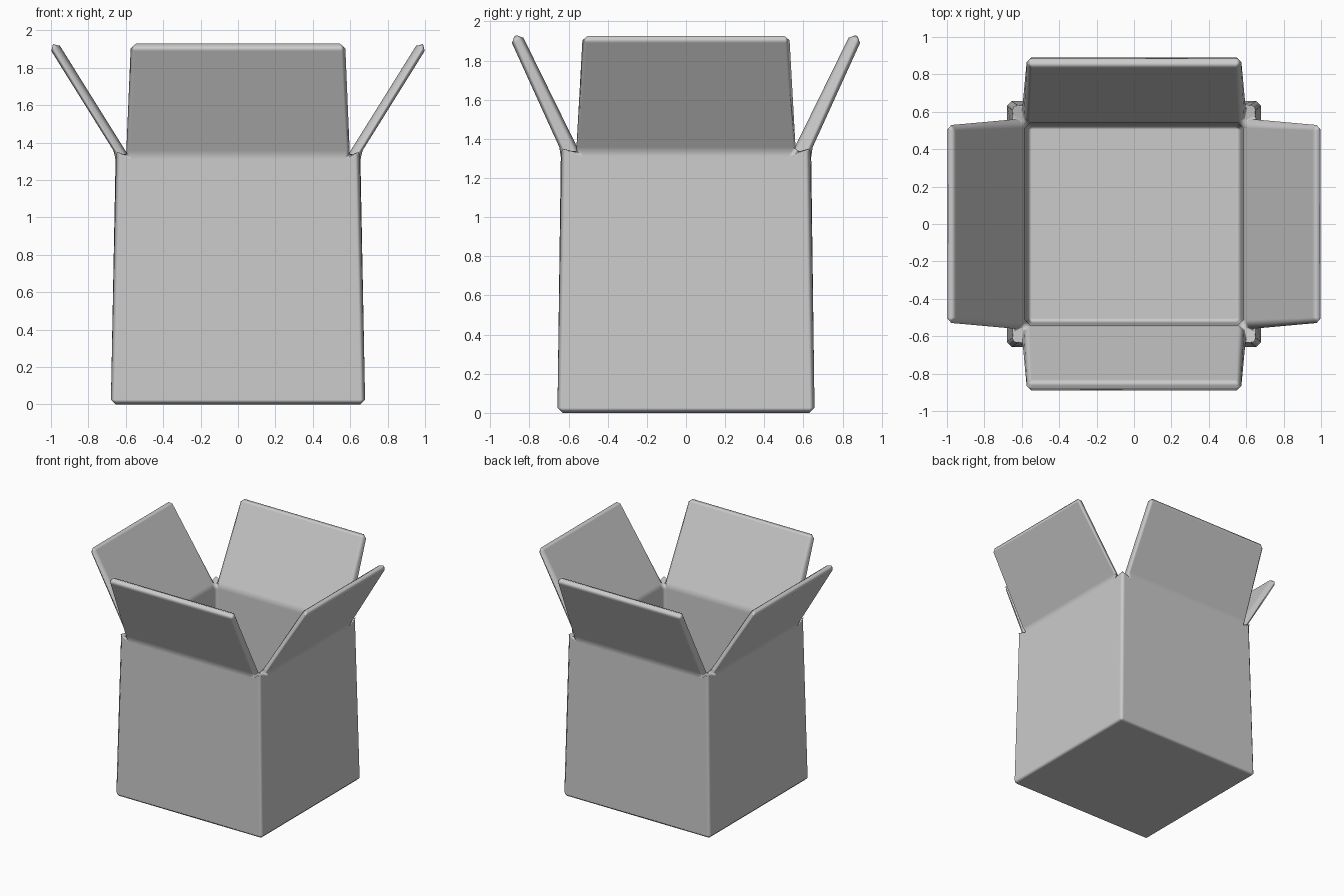
import bpy
import bmesh
from mathutils import Vector

old = bpy.data.objects.get("Cube")
if old:
    bpy.data.objects.remove(old, do_unlink=True)

# Single plain grey
mat = bpy.data.materials.new("plain_grey")
mat.use_nodes = True
grey = (0.6, 0.6, 0.6, 1)
mat.diffuse_color = grey
mat.node_tree.nodes["Principled BSDF"].inputs["Base Color"].default_value = grey

bm = bmesh.new()
QUARTERS = [(1, 1), (-1, 1), (-1, -1), (1, -1)]


def ring(x, y, z):
    """Four corners, counter-clockwise from above."""
    return [bm.verts.new((sx * x, sy * y, z)) for sx, sy in QUARTERS]


# Tapered body: outer base and rim, inner rim and floor
base = ring(0.68, 0.657, 0)
rim = ring(0.65, 0.635, 1.355)
inner_rim = ring(0.582, 0.54, 1.325)
floor = ring(0.572, 0.53, 0.07)
bm.faces.new(base[::-1])
bm.faces.new(floor)

# Flap hinges sit a little in from the corners of the rim
hinge_y = ring(0.605, 0.637, 1.335)
hinge_x = ring(0.652, 0.575, 1.335)

# Flap tips: outer and inner edges
tip_y_out, tip_y_in = ring(0.575, 0.9, 1.913), ring(0.57, 0.842, 1.94)
tip_x_out, tip_x_in = ring(1.012, 0.53, 1.912), ring(0.966, 0.525, 1.94)

for i in range(4):
    j = (i + 1) % 4
    if i % 2 == 0:
        hinge, out, inn = hinge_y, tip_y_out, tip_y_in
    else:
        hinge, out, inn = hinge_x, tip_x_out, tip_x_in
    # Outer and inner wall
    bm.faces.new([base[j], base[i], rim[i], hinge[i], hinge[j], rim[j]])
    bm.faces.new([floor[i], floor[j], inner_rim[j], inner_rim[i]])
    # Flap: outside, inside, tip and two sides
    bm.faces.new([hinge[j], hinge[i], out[i], out[j]])
    bm.faces.new([inner_rim[i], inner_rim[j], inn[j], inn[i]])
    bm.faces.new([out[j], out[i], inn[i], inn[j]])
    bm.faces.new([hinge[i], inner_rim[i], inn[i], out[i]])
    bm.faces.new([inner_rim[j], hinge[j], out[j], inn[j]])
    # Corner notch between two flaps
    bm.faces.new([rim[i], hinge_y[i], inner_rim[i], hinge_x[i]])

bmesh.ops.recalc_face_normals(bm, faces=bm.faces[:])

# Wide chamfers on the body and flaps, narrow ones around the notches
weight = bm.edges.layers.float.new("bevel_weight_edge")
notch = set(rim + hinge_x + hinge_y + inner_rim)
for edge in bm.edges:
    small = all(v in notch for v in edge.verts) and edge.calc_length() < 0.3
    edge[weight] = 0.3 if small else 1.0

mesh = bpy.data.meshes.new("open_box")
bm.to_mesh(mesh)
bm.free()
mesh.materials.append(mat)
mesh.shade_smooth()
box = bpy.data.objects.new("open_box", mesh)
bpy.context.collection.objects.link(box)

bevel = box.modifiers.new("chamfer", "BEVEL")
bevel.limit_method = 'WEIGHT'
bevel.width = 0.026
bevel.segments = 1
bevel.use_clamp_overlap = False
bevel.harden_normals = True
